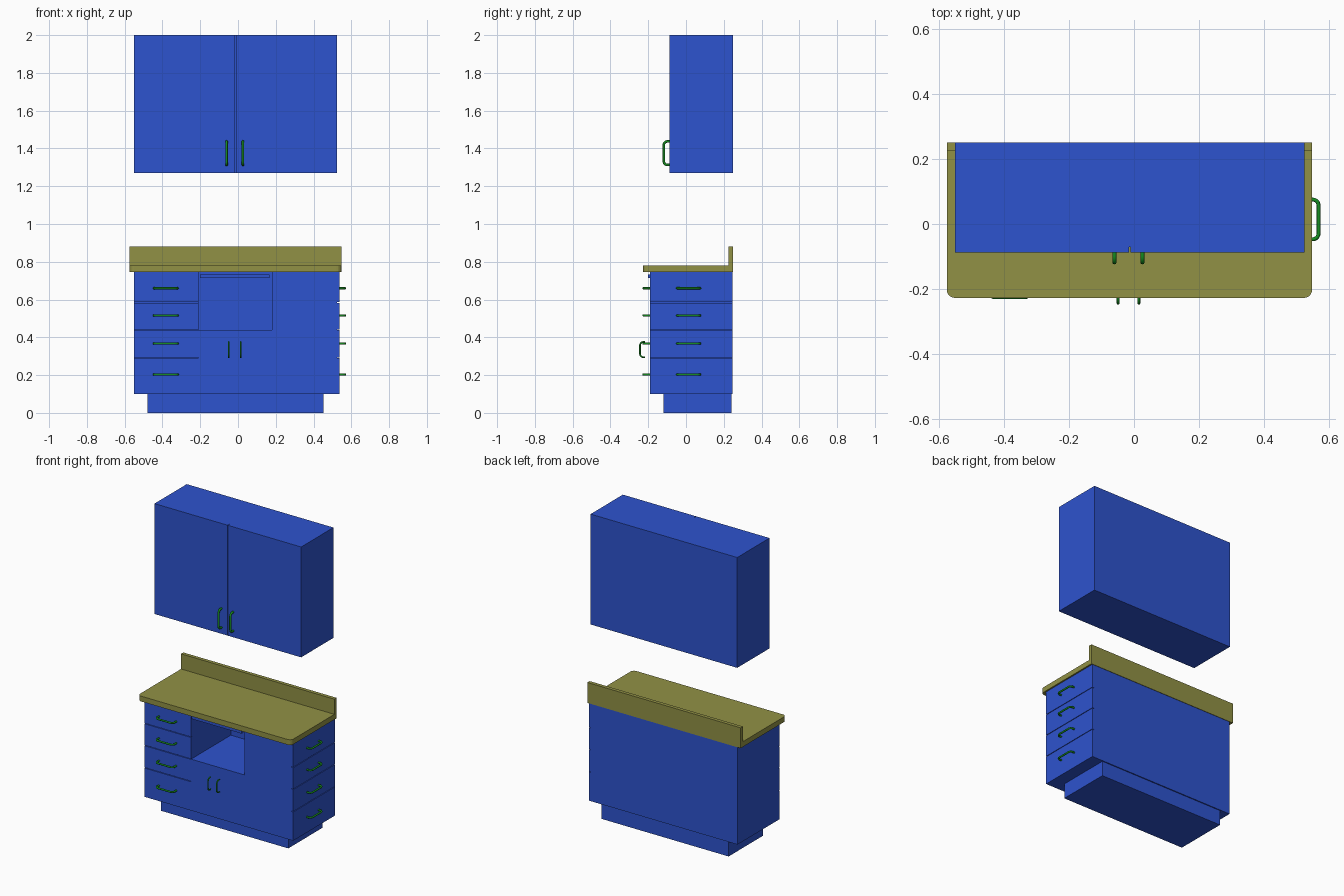
import bpy, bmesh, math
from mathutils import Vector

if "Cube" in bpy.data.objects:
    bpy.data.objects.remove(bpy.data.objects["Cube"])


def material(name, rgb):
    m = bpy.data.materials.new(name)
    m.diffuse_color = (*rgb, 1)
    m.use_nodes = True
    m.node_tree.nodes["Principled BSDF"].inputs["Base Color"].default_value = m.diffuse_color
    return m


BLUE = material("cabinet_blue", (0.027, 0.087, 0.62))
OLIVE = material("counter_olive", (0.285, 0.285, 0.06))
GREEN = material("handle_green", (0.008, 0.27, 0.015))


def box(name, x, y, z, mat=BLUE, round_front=0):
    """Box from (min, max) ranges, optionally with rounded front vertical edges."""
    bm = bmesh.new()
    bmesh.ops.create_cube(bm, size=1)
    for v in bm.verts:
        v.co = [r[0] if c < 0 else r[1] for c, r in zip(v.co, (x, y, z))]
    if round_front:
        edges = [e for e in bm.edges
                 if all(abs(v.co.y - y[0]) < 1e-5 for v in e.verts)
                 and abs(e.verts[0].co.x - e.verts[1].co.x) < 1e-5]
        bmesh.ops.bevel(bm, geom=edges, offset=round_front, segments=5,
                        profile=0.5, affect='EDGES')
    me = bpy.data.meshes.new(name)
    bm.to_mesh(me)
    bm.free()
    me.materials.append(mat)
    ob = bpy.data.objects.new(name, me)
    bpy.context.collection.objects.link(ob)
    return ob


def handle(name, centre, along, out, length, depth, radius=0.006):
    """D-shaped pull: a tube with two rounded corners."""
    c, a, o = Vector(centre), Vector(along), Vector(out)
    h, d, r = length / 2 - radius, depth - radius, 0.018
    path = [(-h, 0)]
    for i in range(6):
        t = math.pi / 2 * i / 5
        path.append((-h + r - r * math.cos(t), d - r + r * math.sin(t)))
    path += [(-u, w) for u, w in reversed(path)]
    cu = bpy.data.curves.new(name, 'CURVE')
    cu.dimensions = '3D'
    cu.bevel_depth, cu.bevel_resolution, cu.use_fill_caps = radius, 2, True
    sp = cu.splines.new('POLY')
    sp.points.add(len(path) - 1)
    for p, (u, w) in zip(sp.points, path):
        p.co = (*(c + a * u + o * w), 1)
    cu.materials.append(GREEN)
    ob = bpy.data.objects.new(name, cu)
    bpy.context.collection.objects.link(ob)
    bpy.ops.object.select_all(action='DESELECT')
    ob.select_set(True)
    bpy.context.view_layer.objects.active = ob
    bpy.ops.object.convert(target='MESH')
    bpy.ops.object.shade_smooth_by_angle(angle=math.radians(50))


X, Y, Z = (1, 0, 0), (0, 1, 0), (0, 0, 1)
FRONT, RIGHT = (0, -1, 0), (1, 0, 0)
G = 0.002

# Wall cabinet with two doors
box("wall_cabinet", (-0.55, 0.523), (-0.07, 0.25), (1.27, 2.0))
for side, xr, hx in (("left", (-0.55, -0.015), -0.06), ("right", (-0.011, 0.523), 0.026)):
    box(f"wall_door_{side}", xr, (-0.087, -0.07), (1.27, 2.0))
    handle(f"wall_handle_{side}", (hx, -0.087, 1.375), Z, FRONT, 0.138, 0.037, 0.0068)

# Counter and backsplash
box("countertop", (-0.575, 0.547), (-0.227, 0.25), (0.745, 0.78), OLIVE, 0.025)
box("backsplash", (-0.575, 0.547), (0.226, 0.25), (0.78, 0.88), OLIVE)

# Plinth and base carcass around the open niche
box("plinth", (-0.48, 0.452), (-0.12, 0.24), (0.0, 0.10))
box("base_lower", (-0.21, 0.525), (-0.19, 0.247), (0.10, 0.44))
box("base_left", (-0.55, -0.21), (-0.18, 0.247), (0.10, 0.745))
box("base_right", (0.18, 0.525), (-0.19, 0.247), (0.44, 0.745))
box("niche_back", (-0.21, 0.18), (0.225, 0.247), (0.44, 0.745))
box("niche_rail", (-0.20, 0.167), (-0.20, -0.18), (0.713, 0.732))

# Drawers on the left front and on the right end
levels = [0.10, 0.292, 0.44, 0.585, 0.745]
handle_z = [0.203, 0.367, 0.516, 0.66]
for i, hz in enumerate(handle_z):
    zr = (levels[i] + (G if i else 0), levels[i + 1] - (G if i < 3 else 0))
    box(f"front_drawer_{i + 1}", (-0.55, -0.21), (-0.19, -0.18), zr)
    box(f"end_drawer_{i + 1}", (0.525, 0.537), (-0.19, 0.247), zr)
    handle(f"front_drawer_handle_{i + 1}", (-0.382, -0.19, hz), X, FRONT, 0.138, 0.041)
    handle(f"end_drawer_handle_{i + 1}", (0.535, 0.014, hz), Y, RIGHT, 0.134, 0.038)

# Pulls below the niche
for side, hx in (("left", -0.049), ("right", 0.015)):
    handle(f"base_door_handle_{side}", (hx, -0.216, 0.335), Z, FRONT, 0.09, 0.032, 0.0045)
